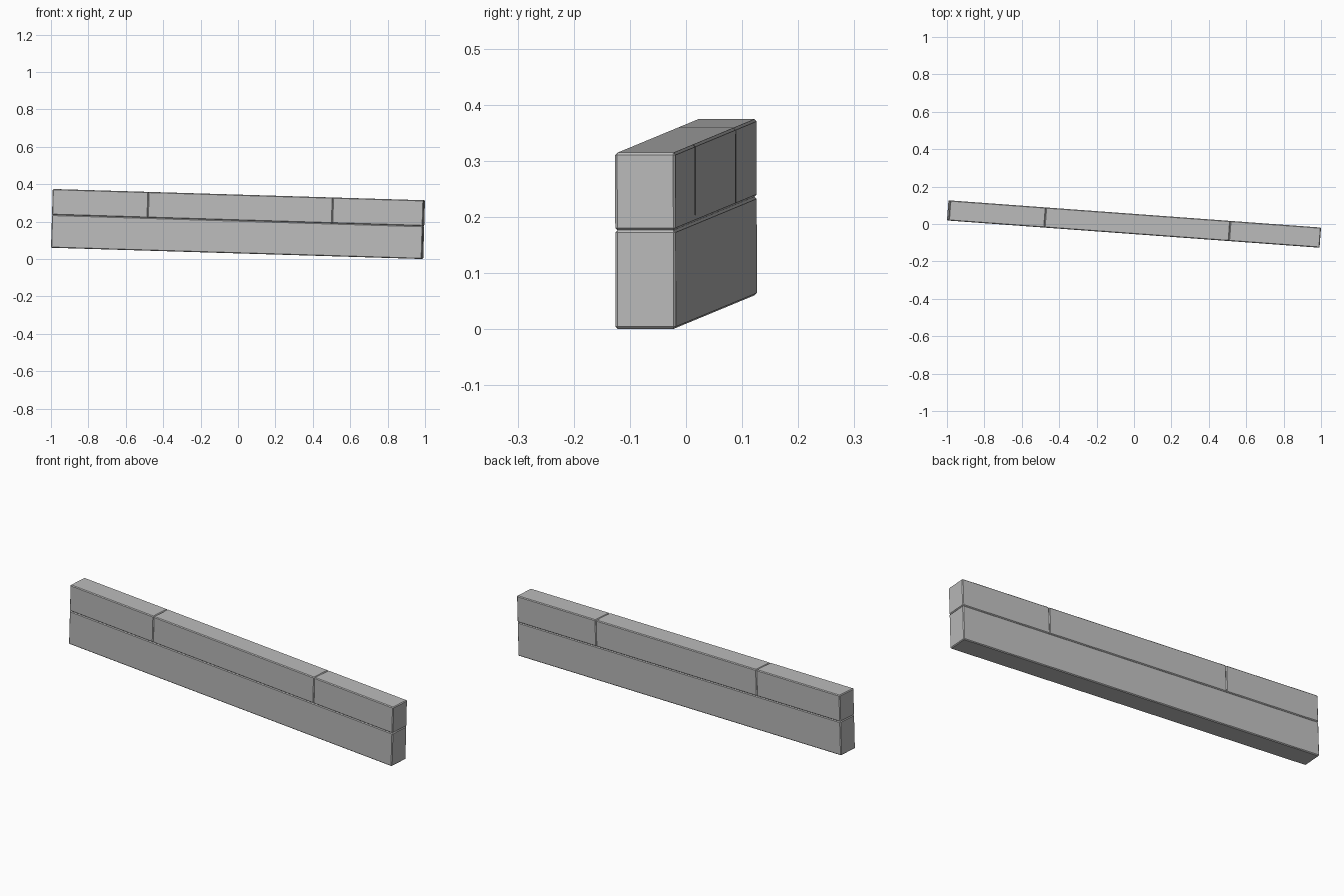
import bpy
from math import radians
from mathutils import Euler, Matrix, Vector

cube = bpy.data.objects.get("Cube")
if cube:
    bpy.data.objects.remove(cube, do_unlink=True)

stone = bpy.data.materials.new("stone grey")
stone.use_nodes = True
GREY = (0.5, 0.5, 0.5, 1)
stone.diffuse_color = GREY
stone.node_tree.nodes["Principled BSDF"].inputs["Base Color"].default_value = GREY

LENGTH, DEPTH = 1.989, 0.108
LOWER, UPPER = 0.176, 0.138
HEIGHT = LOWER + UPPER
# The whole wall is turned and slopes down along its length
TILT = (Matrix.Translation((0, 0, 0.1875))
        @ Euler((0, radians(1.73), radians(-4.18))).to_matrix().to_4x4())


def block(name, x0, x1, z0, z1):
    """Chamfered box in the wall's own frame, placed on the slope."""
    bpy.ops.mesh.primitive_cube_add(size=1)
    ob = bpy.context.object
    ob.name = name
    size = Vector((x1 - x0, DEPTH, z1 - z0))
    ob.data.transform(Matrix.Diagonal((*size, 1)))
    centre = Vector(((x0 + x1) / 2, 0, (z0 + z1) / 2 - HEIGHT / 2))
    ob.matrix_world = TILT @ Matrix.Translation(centre)
    ob.data.materials.append(stone)
    chamfer = ob.modifiers.new("chamfer", "BEVEL")
    chamfer.width = 0.004
    chamfer.segments = 1


# Long lower course
block("lower_course", -LENGTH / 2, LENGTH / 2, 0, LOWER)

# Three blocks of the upper course
joints = [-LENGTH / 2, -0.481, 0.508, LENGTH / 2]
names = ["upper_block_right", "upper_block_middle", "upper_block_left"]
for name, x0, x1 in zip(names, joints, joints[1:]):
    block(name, x0, x1, LOWER, HEIGHT)
